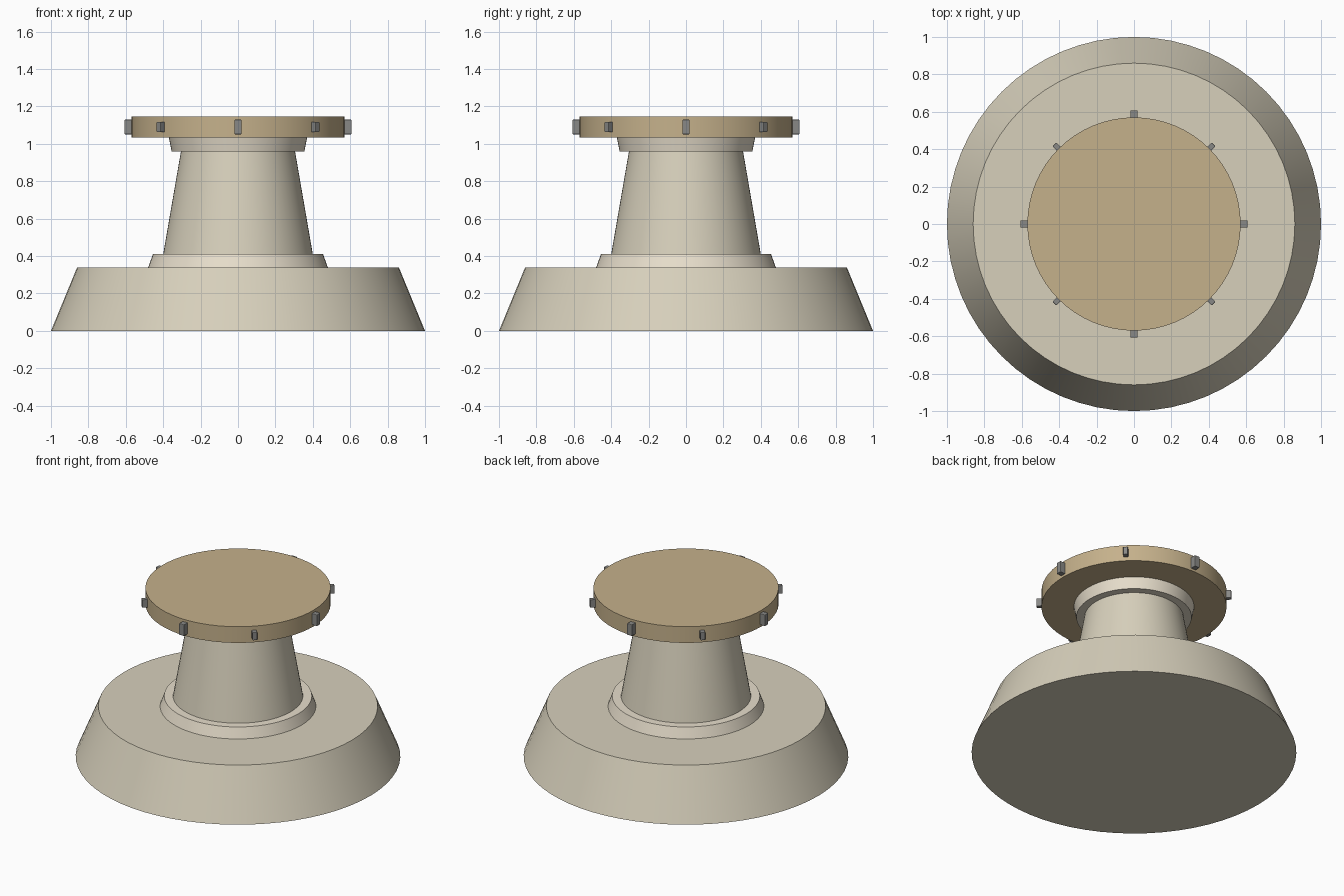
import bpy
from math import cos, sin, pi

if "Cube" in bpy.data.objects:
    bpy.data.objects.remove(bpy.data.objects["Cube"])


def material(name, rgb):
    m = bpy.data.materials.new(name)
    m.diffuse_color = (*rgb, 1)
    m.use_nodes = True
    m.node_tree.nodes["Principled BSDF"].inputs["Base Color"].default_value = m.diffuse_color
    return m


stone = material("stone", (0.68, 0.63, 0.50))
pale_stone = material("pale_stone", (0.80, 0.73, 0.60))
bronze = material("bronze", (0.56, 0.44, 0.26))
iron = material("iron", (0.25, 0.25, 0.24))


def tapered(name, r_low, r_high, z_low, z_high, mat):
    bpy.ops.mesh.primitive_cone_add(vertices=64, radius1=r_low, radius2=r_high,
                                    depth=z_high - z_low,
                                    location=(0, 0, (z_low + z_high) / 2))
    ob = bpy.context.object
    ob.name = name
    ob.data.materials.append(mat)
    bpy.ops.object.shade_smooth_by_angle()


# Pedestal, from the ground up
tapered("base", 1.0, 0.86, 0, 0.34, stone)
tapered("lower_collar", 0.48, 0.455, 0.34, 0.41, pale_stone)
tapered("column", 0.40, 0.305, 0.41, 0.96, stone)
tapered("upper_collar", 0.355, 0.37, 0.96, 1.035, pale_stone)
tapered("top_disc", 0.57, 0.57, 1.035, 1.145, bronze)

# Rim studs, alternating large and small
for i in range(8):
    a = i * pi / 4
    width, height, outer = (0.038, 0.078, 0.607) if i % 2 == 0 else (0.03, 0.055, 0.602)
    depth = 0.06
    r = outer - depth / 2
    bpy.ops.mesh.primitive_cube_add(size=1, location=(r * cos(a), r * sin(a), 1.09),
                                    rotation=(0, 0, a))
    stud = bpy.context.object
    stud.name = f"rim_stud_{i + 1}"
    stud.scale = (depth, width, height)
    bpy.ops.object.transform_apply(location=False, rotation=False, scale=True)
    stud.data.materials.append(iron)
    bevel = stud.modifiers.new("soft_edges", "BEVEL")
    bevel.width = 0.004
    bevel.segments = 2
